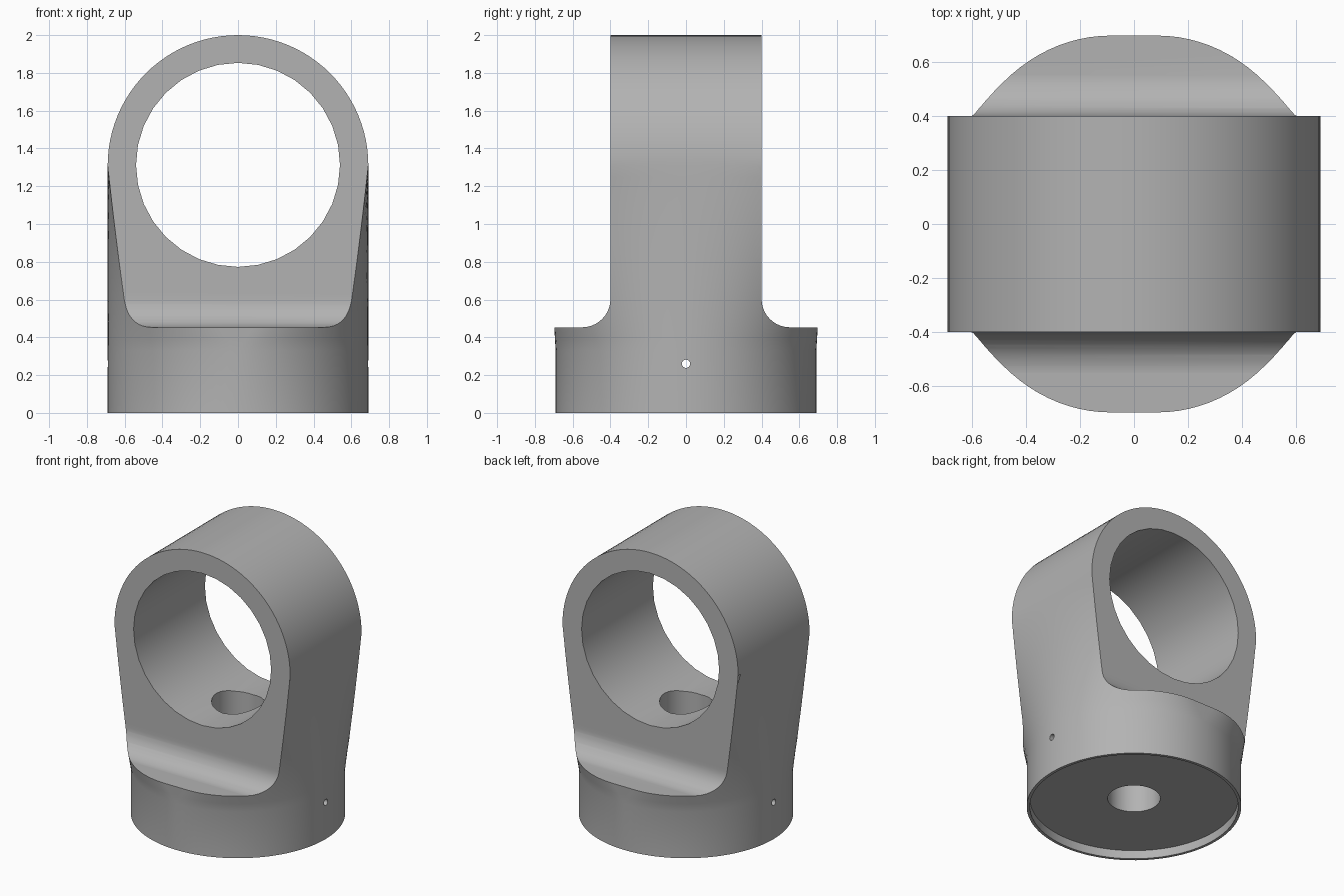
import bpy, bmesh, math
from mathutils import Matrix

if "Cube" in bpy.data.objects:
    bpy.data.objects.remove(bpy.data.objects["Cube"])

R, AXIS_Z, SEAM_Z = 0.69, 1.31, 0.33   # outer radius, bore height, start of blend

metal = bpy.data.materials.new("plain grey metal")
metal.diffuse_color = (0.45, 0.45, 0.45, 1)
metal.use_nodes = True
metal.node_tree.nodes["Principled BSDF"].inputs["Base Color"].default_value = metal.diffuse_color


def make_object(name, bm):
    bmesh.ops.remove_doubles(bm, verts=bm.verts, dist=1e-5)
    bmesh.ops.recalc_face_normals(bm, faces=bm.faces)
    mesh = bpy.data.meshes.new(name)
    bm.to_mesh(mesh)
    bm.free()
    mesh.materials.append(metal)
    obj = bpy.data.objects.new(name, mesh)
    bpy.context.collection.objects.link(obj)
    return obj


def cylinder(name, radius, length, centre, axis, sides):
    bm = bmesh.new()
    rot = {"X": Matrix.Rotation(math.pi / 2, 4, "Y"),
           "Y": Matrix.Rotation(math.pi / 2, 4, "X"), "Z": Matrix()}[axis]
    bmesh.ops.create_cone(bm, cap_ends=True, segments=sides, radius1=radius,
                          radius2=radius, depth=length,
                          matrix=Matrix.Translation(centre) @ rot)
    return make_object(name, bm)


def boolean(target, cutter, operation):
    mod = target.modifiers.new(cutter.name, "BOOLEAN")
    mod.operation, mod.solver, mod.object = operation, "EXACT", cutter
    bpy.context.view_layer.objects.active = target
    bpy.ops.object.modifier_apply(modifier=mod.name)
    bpy.data.objects.remove(cutter)


# Body: round base blending to a flat-sided block, then a rounded top
sections = [(0, 0, 1)]
for i in range(17):
    t = i / 16
    sections.append((SEAM_Z + t * (AXIS_Z - SEAM_Z), t, 1))
for i in range(1, 25):
    a = i / 24 * math.pi / 2
    sections.append((AXIS_Z + R * math.sin(a), 1, max(math.cos(a), 0)))

bm = bmesh.new()
rings = []
N = 48
for z, t, sx in sections:
    ring = []
    for side in (1, -1):
        for i in range(N + 1):
            a = side * (-math.pi / 2 + math.pi * i / N)
            x = side * R * ((1 - t) * math.cos(a) + t) * sx
            ring.append(bm.verts.new((x, (R + 0.06 * t) * math.sin(a), z)))
    rings.append(ring)
for lo, hi in zip(rings, rings[1:]):
    for i in range(len(lo)):
        j = (i + 1) % len(lo)
        bm.faces.new((lo[i], lo[j], hi[j], hi[i]))
bm.faces.new(rings[0])
body = make_object("eye_lug_body", bm)

# Side profile: wide base, fillets, narrow upright
half = [(0.9, -0.1), (0.9, 0.453)]
for i in range(11):
    a = math.pi / 2 * i / 10
    half.append((0.55 - 0.15 * math.sin(a), 0.603 - 0.15 * math.cos(a)))
half.append((0.4, 2.2))
outline = half + [(-y, z) for y, z in reversed(half)]
bm = bmesh.new()
face = bm.faces.new([bm.verts.new((-1, y, z)) for y, z in outline])
ext = bmesh.ops.extrude_face_region(bm, geom=[face])
bmesh.ops.translate(bm, vec=(2, 0, 0),
                    verts=[v for v in ext["geom"] if isinstance(v, bmesh.types.BMVert)])
boolean(body, make_object("side_profile", bm), "INTERSECT")

# Bore, shaft hole, recessed underside and cross pin hole
boolean(body, cylinder("bore", 0.54, 2, (0, 0, 1.313), "Y", 32), "DIFFERENCE")
boolean(body, cylinder("shaft_hole", 0.17, 1.4, (0, 0, 0.5), "Z", 32), "DIFFERENCE")
boolean(body, cylinder("underside_recess", 0.67, 0.12, (0, 0, 0), "Z", 96), "DIFFERENCE")
boolean(body, cylinder("pin_hole", 0.022, 2, (0, 0, 0.26), "X", 16), "DIFFERENCE")

body.select_set(True)
bpy.context.view_layer.objects.active = body
bpy.ops.object.shade_smooth_by_angle(angle=math.radians(30))
